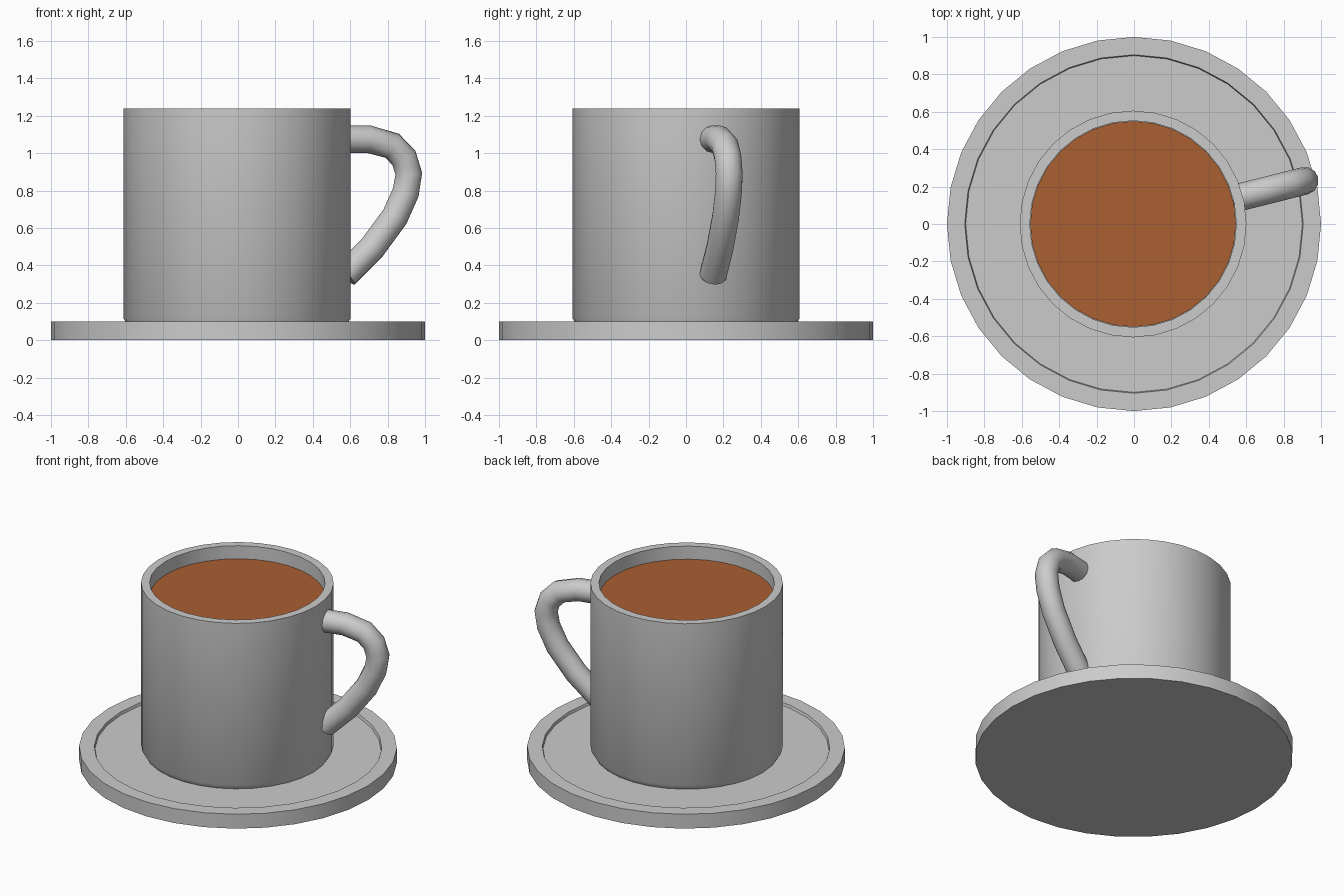
import bpy
from math import cos, sin, tau, radians

if "Cube" in bpy.data.objects:
    bpy.data.objects.remove(bpy.data.objects["Cube"])

SIDES = 32
CUP_X = -0.005


def activate(ob):
    bpy.ops.object.select_all(action='DESELECT')
    ob.select_set(True)
    bpy.context.view_layer.objects.active = ob


def lathe(name, profile, angle=40, x=0.0):
    """Spin a (radius, z) profile listed from the bottom outside to the last ring; cap both ends."""
    verts = [(r * cos(tau * i / SIDES), r * sin(tau * i / SIDES), z)
             for r, z in profile for i in range(SIDES)]
    faces = [tuple(reversed(range(SIDES)))]
    for k in range(len(profile) - 1):
        for i in range(SIDES):
            j = (i + 1) % SIDES
            a, b = k * SIDES, (k + 1) * SIDES
            faces.append((a + i, a + j, b + j, b + i))
    last = (len(profile) - 1) * SIDES
    faces.append(tuple(range(last, last + SIDES)))
    me = bpy.data.meshes.new(name)
    me.from_pydata(verts, [], faces)
    ob = bpy.data.objects.new(name, me)
    bpy.context.collection.objects.link(ob)
    ob.location.x = x
    activate(ob)
    bpy.ops.object.shade_smooth_by_angle(angle=radians(angle))
    return ob


# Saucer with a shallow recess inside its rim
lathe("saucer", [(1.0, 0.0), (1.0, 0.05), (1.0, 0.1), (0.905, 0.1), (0.9, 0.082)])

# Hollow cup with a small chamfer at the foot
lathe("cup", [(0.585, 0.08), (0.606, 0.115), (0.606, 1.24), (0.552, 1.24), (0.552, 0.14)],
      x=CUP_X)

# Coffee surface, a thin disc inside the cup
coffee = lathe("coffee", [(0.55, 1.12), (0.55, 1.15)], x=CUP_X)
mat = bpy.data.materials.new("coffee_brown")
mat.diffuse_color = (0.40, 0.115, 0.032, 1)
mat.use_nodes = True
mat.node_tree.nodes["Principled BSDF"].inputs["Base Color"].default_value = mat.diffuse_color
coffee.data.materials.append(mat)

# Handle: round tube swept along a path in a vertical plane turned 14 degrees
path = [(0.59, 1.075), (0.72, 1.075), (0.85, 1.04), (0.915, 0.975), (0.942, 0.89),
        (0.925, 0.79), (0.865, 0.66), (0.74, 0.495), (0.59, 0.35)]
curve = bpy.data.curves.new("handle", 'CURVE')
curve.dimensions = '3D'
curve.bevel_depth = 0.074
curve.bevel_resolution = 4
curve.use_fill_caps = True
spline = curve.splines.new('POLY')
spline.points.add(len(path) - 1)
for p, (r, z) in zip(spline.points, path):
    p.co = (r, 0, z, 1)
handle = bpy.data.objects.new("handle", curve)
bpy.context.collection.objects.link(handle)
handle.rotation_euler.z = radians(14.2)
activate(handle)
bpy.ops.object.convert(target='MESH')
bpy.ops.object.shade_smooth_by_angle(angle=radians(50))
